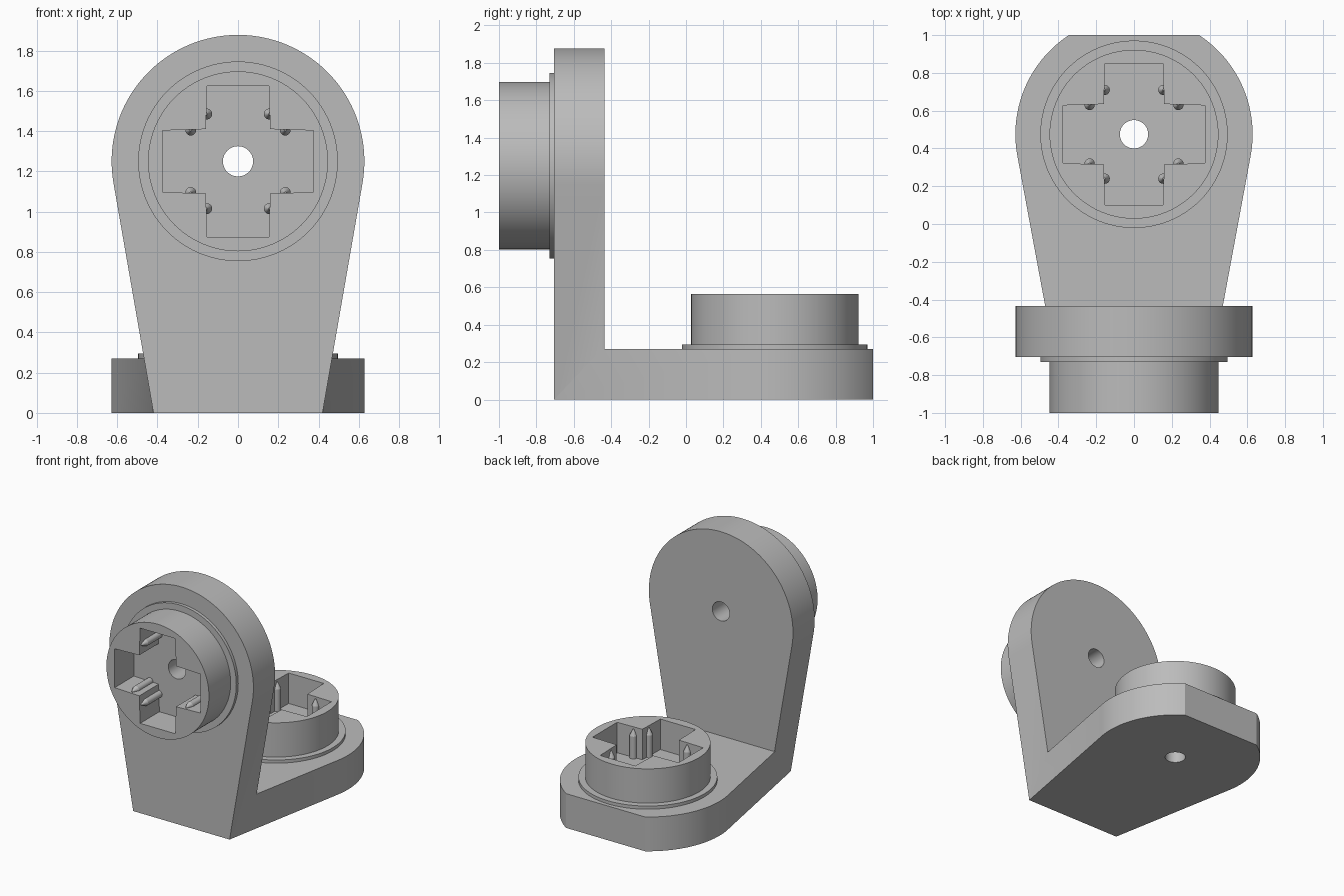
import bpy, bmesh
from math import sin, cos, asin, pi, radians
from mathutils import Matrix, Vector

cube = bpy.data.objects.get("Cube")
if cube:
    bpy.data.objects.remove(cube, do_unlink=True)

# Shared dimensions: each arm lies in its own frame, with the socket axis at the origin
PLATE, FLANGE, RIM = 0.27, 0.295, 0.565
ARM_R, FLANGE_R, HUB_R, BORE_R = 0.628, 0.496, 0.447, 0.075
FLOOR = RIM - 0.24

grey = bpy.data.materials.new("grey plastic")
grey.use_nodes = True
grey.diffuse_color = (0.5, 0.5, 0.5, 1)
grey.node_tree.nodes["Principled BSDF"].inputs["Base Color"].default_value = (0.5, 0.5, 0.5, 1)


def add_object(name, bm, frame):
    bmesh.ops.recalc_face_normals(bm, faces=bm.faces)
    mesh = bpy.data.meshes.new(name)
    bm.to_mesh(mesh)
    bm.free()
    mesh.transform(frame)
    mesh.materials.append(grey)
    obj = bpy.data.objects.new(name, mesh)
    bpy.context.collection.objects.link(obj)
    return obj


def prism(name, outline, low, high, frame):
    bm = bmesh.new()
    face = bm.faces.new([bm.verts.new((x, y, low)) for x, y in outline])
    top = bmesh.ops.extrude_face_region(bm, geom=[face])["geom"]
    bmesh.ops.translate(bm, vec=(0, 0, high - low),
                        verts=[v for v in top if isinstance(v, bmesh.types.BMVert)])
    return add_object(name, bm, frame)


def circle(radius, sides=96):
    return [(radius * cos(2 * pi * i / sides), radius * sin(2 * pi * i / sides))
            for i in range(sides)]


def arm_outline(foot, top_angle):
    # Tapered sides run tangent into the round end; the left half mirrors the right
    start, steps = radians(-9.8), 36
    right = [(0.42, foot)]
    for i in range(steps + 1):
        a = start + (top_angle - start) * i / steps
        right.append((ARM_R * cos(a), ARM_R * sin(a)))
    return right + [(-x, y) for x, y in reversed(right)]


def cross_outline(reach=0.375, end=0.153, inner=0.16):
    quarter = [(reach, -end), (reach, end), (inner, inner)]
    points = []
    for turn in range(4):
        rot = Matrix.Rotation(turn * pi / 2, 2)
        points += [tuple(rot @ Vector(p)) for p in quarter]
    return points


def combine(target, tool, operation):
    mod = target.modifiers.new("combine", 'BOOLEAN')
    mod.operation, mod.solver, mod.object = operation, 'EXACT', tool
    bpy.context.view_layer.update()
    result = bpy.data.meshes.new_from_object(
        target.evaluated_get(bpy.context.evaluated_depsgraph_get()))
    target.modifiers.clear()
    target.data = result
    bpy.data.objects.remove(tool, do_unlink=True)


def contact_pins(name, frame):
    # Eight pointed pins, half sunk in the walls beside the inner corners
    bm = bmesh.new()
    tip, radius = 0.05, 0.027
    low, high = FLOOR - 0.01, RIM - 0.015
    for sx in (-1, 1):
        for sy in (-1, 1):
            for x, y in ((0.155, 0.235), (0.235, 0.155)):
                for r2, z0, z1 in ((radius, low, high - tip), (0.004, high - tip, high)):
                    bmesh.ops.create_cone(
                        bm, cap_ends=True, segments=20, radius1=radius, radius2=r2, depth=z1 - z0,
                        matrix=Matrix.Translation((sx * x, sy * y, (z0 + z1) / 2)))
    return add_object(name, bm, frame)


# Frames and outlines of the two arms
upright = Matrix.Translation((0, -0.435, 1.25)) @ Matrix.Rotation(pi / 2, 4, 'X')
base = Matrix.Translation((0, 0.475, 0))
arms = {"upright": (upright, arm_outline(-1.25, radians(89.5))),
        "base": (base, arm_outline(-1.18, asin(0.525 / ARM_R)))}

# Angled bracket body
frame, outline = arms["upright"]
bracket = prism("corner_bracket", outline, 0, PLATE, frame)
frame, outline = arms["base"]
combine(bracket, prism("base_plate", outline, 0, PLATE, frame), 'UNION')

# Round sockets with cross-shaped recess and through bore
for name, (frame, outline) in arms.items():
    combine(bracket, prism("flange", circle(FLANGE_R), 0.2, FLANGE, frame), 'UNION')
    combine(bracket, prism("hub", circle(HUB_R), 0.15, RIM, frame), 'UNION')
    combine(bracket, prism("recess", cross_outline(), FLOOR, RIM + 0.1, frame), 'DIFFERENCE')
    combine(bracket, prism("bore", circle(BORE_R, 48), -0.1, RIM + 0.1, frame), 'DIFFERENCE')
    contact_pins(name + "_contact_pins", frame)

# Smooth curved walls, crisp edges
for obj in bpy.context.collection.objects:
    if obj.type == 'MESH' and obj.data.materials and obj.data.materials[0] == grey:
        bpy.ops.object.select_all(action='DESELECT')
        obj.select_set(True)
        bpy.context.view_layer.objects.active = obj
        bpy.ops.object.shade_smooth_by_angle(angle=radians(25))
